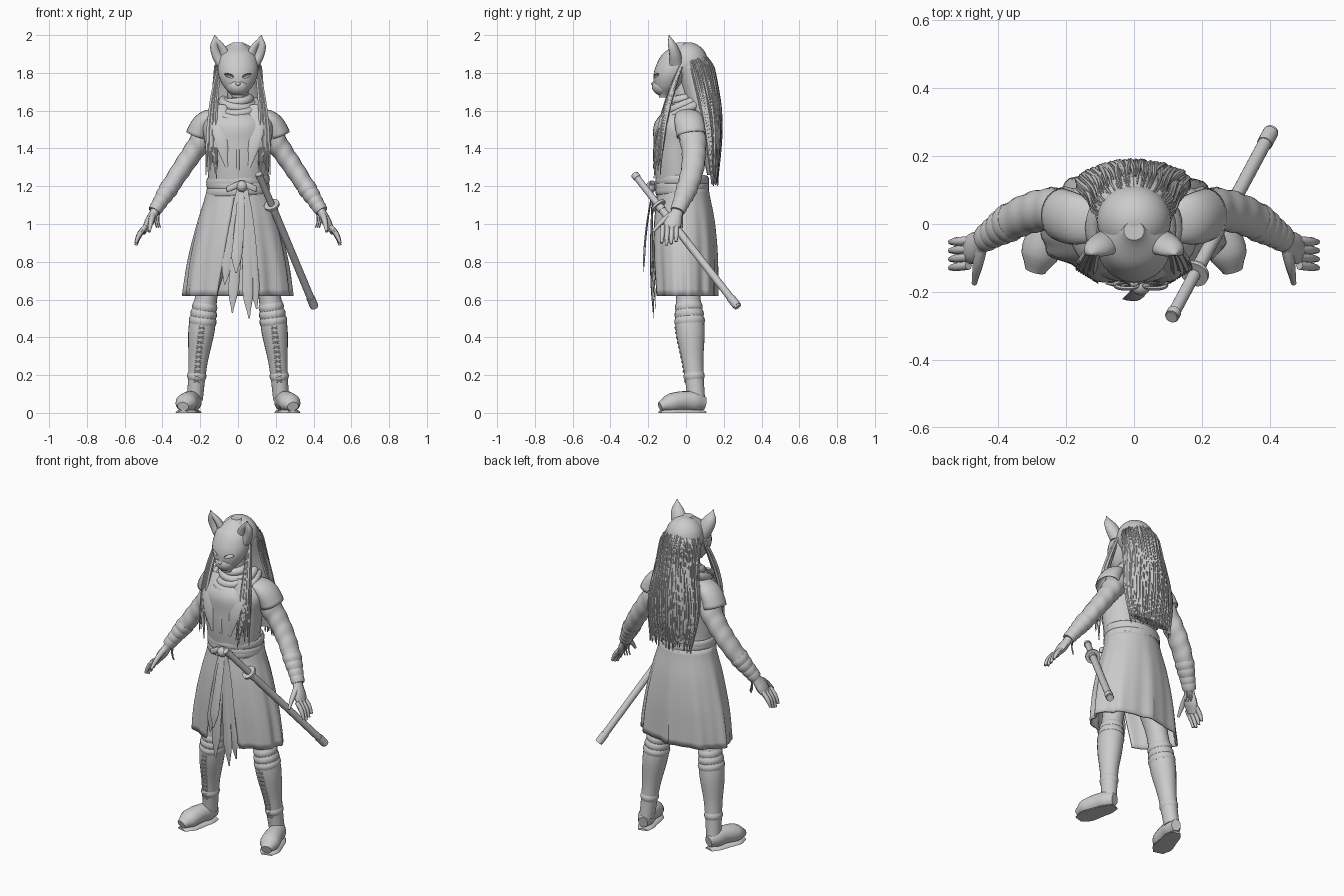
import bpy, bmesh, random
from math import sin, cos, pi, radians
from mathutils import Vector, Matrix

random.seed(4)
cube = bpy.data.objects.get("Cube")
if cube:
    bpy.data.objects.remove(cube, do_unlink=True)

colour = (.6, .6, .6, 1)
grey = bpy.data.materials.new("light_grey")
grey.use_nodes = True
grey.diffuse_color = colour
grey.node_tree.nodes["Principled BSDF"].inputs["Base Color"].default_value = colour

X, Y, Z = Matrix.Identity(3)


def arc(start, end, bow=(0, 0, 0)):
    """Path from start to end, pushed sideways by bow in its middle."""
    start, end, bow = Vector(start), Vector(end), Vector(bow)
    return lambda t: start.lerp(end, t) + bow * sin(pi * t)


def oval(centre, wide, deep, droop=0, rock=0):
    """Closed level path; droop lowers its front, rock tips it sideways."""
    def path(t):
        c, s = cos(2 * pi * t), sin(2 * pi * t)
        return Vector(centre) + X * wide * c + Y * deep * s + Z * (droop * s + rock * c)
    return path


def blend(*values):
    """Smooth curve through evenly spaced values."""
    last = len(values) - 1

    def curve(t):
        f = min(max(t, 0), 1) * last
        i = min(int(f), max(last - 1, 0))
        f -= i
        a, b, c, d = (values[min(max(i + k, 0), last)] for k in (-1, 0, 1, 2))
        tangent, tangent_end = (c - a) / 2, (d - b) / 2
        rise = f * f * (3 - 2 * f)
        return b + (c - b) * rise + tangent * f * (1 - f) ** 2 - tangent_end * f * f * (1 - f)
    return curve


def tube(bm, path, width, flat=blend(1), ref=X, axis=None, sides=12, steps=12,
         wave=None, gap=None, floor=None, cap=True):
    """Skin elliptical rings along a path; gap opens each ring at its front."""
    rings = []
    for i in range(steps + 1):
        t = i / steps
        along = axis or (path(t + .01) - path(t - .01)).normalized()
        side = (ref - along * ref.dot(along)).normalized()
        across = along.cross(side)
        opening = gap(t) if gap else 0
        ring = []
        for k in range(sides + bool(gap)):
            angle = opening - pi / 2 + 2 * (pi - opening) * k / sides
            size = max(width(t), .001) * (wave(t, angle) if wave else 1)
            point = path(t) + size * (side * cos(angle) + across * sin(angle) * flat(t))
            if floor is not None:
                point.z = max(point.z, floor)
            ring.append(bm.verts.new(point))
        rings.append(ring)
    count = len(rings[0])
    for low, high in zip(rings, rings[1:]):
        for k in range(sides):
            n = (k + 1) % count
            bm.faces.new((low[k], low[n], high[n], high[k]))
    if cap and not gap:
        bm.faces.new(rings[0])
        bm.faces.new(rings[-1])


def ball(bm, centre, size, tilt=0):
    place = Matrix.Translation(centre) @ Matrix.Rotation(tilt, 4, "Y") @ Matrix.Diagonal((*size, 1))
    bmesh.ops.create_uvsphere(bm, u_segments=24, v_segments=16, radius=1, matrix=place)


def finish(name, bm, mirror=False, thick=0):
    bmesh.ops.recalc_face_normals(bm, faces=bm.faces)
    mesh = bpy.data.meshes.new(name)
    bm.to_mesh(mesh)
    bm.free()
    mesh.materials.append(grey)
    part_object = bpy.data.objects.new(name, mesh)
    bpy.context.collection.objects.link(part_object)
    bpy.ops.object.select_all(action="DESELECT")
    part_object.select_set(True)
    bpy.context.view_layer.objects.active = part_object
    bpy.ops.object.shade_smooth_by_angle(angle=radians(45))
    if thick:
        part_object.modifiers.new("thickness", "SOLIDIFY").thickness = thick
    if mirror:
        part_object.modifiers.new("mirror", "MIRROR").use_mirror_merge = False
    return part_object


def part(name, path, width, mirror=False, thick=0, **options):
    bm = bmesh.new()
    tube(bm, path, width, **options)
    return finish(name, bm, mirror, thick)


def bands(name, path, width, places, half, swell, **options):
    """Short raised sleeves around a limb."""
    bm = bmesh.new()
    for place in places:
        tube(bm, lambda t: path(place + half * (2 * t - 1)),
             lambda t: width(place + half * (2 * t - 1)) + swell * sin(pi * t), steps=6, sides=20, **options)
    finish(name, bm, True)


# Coat body and skirt, split at the front
part("coat_body", arc((0, -.02, 1.08), (0, 0, 1.66), (0, -.03, 0)), blend(.17, .157, .165, .175, .18, .06),
     flat=blend(.78), axis=Z, sides=32, steps=24, wave=lambda t, a: 1 + .01 * sin(7 * a + 6 * t))
part("coat_skirt", arc((0, -.015, 1.2), (0, 0, .62)), blend(.163, .215, .26, .285), thick=.01,
     flat=blend(.82, .58), axis=Z, sides=72, steps=16, gap=lambda t: radians(5 + 18 * t),
     wave=lambda t, a: 1 + .035 * t * sin(9 * a) + .02 * t * sin(17 * a + 1))
part("back_seam", arc((0, .14, 1), (0, .165, .63), (0, .008, 0)), blend(.008), sides=6)
part("front_placket", arc((0, -.13, 1.56), (0, -.15, 1.22), (0, -.03, 0)), blend(.008), flat=blend(.5))
part("collar_flaps", arc((.09, -.09, 1.63), (.06, -.165, 1.3), (.015, -.03, 0)),
     blend(.03, .045, .03, .008), flat=blend(.2), mirror=True)

# Scarf and neck
bm = bmesh.new()
for k in range(4):
    tube(bm, oval((0, -.012, 1.655 - .016 * k), .06 + .02 * k, .062 + .018 * k, .01 + .015 * k,
                  .008 * (-1) ** k), blend(.024), steps=32, ref=Z)
finish("scarf", bm)
part("neck", arc((0, 0, 1.55), (0, -.01, 1.75)), blend(.055))

# Sash, bow and hanging ribbons
bm = bmesh.new()
for k in range(3):
    tube(bm, oval((0, -.02, 1.175 + .027 * k), .158, .132, rock=.008 * (-1) ** k), blend(.026),
         flat=blend(.4), ref=Z, steps=32)
finish("sash", bm)
bm = bmesh.new()
knot = Vector((.02, -.18, 1.2))
ball(bm, knot, (.03, .03, .03))
for side in (-1, 1):
    loop = oval(knot + X * side * .04, .035, .01, rock=-.015 * side)
    tube(bm, loop, blend(.016), flat=blend(.4), ref=Z, steps=24)
finish("sash_bow", bm)
bm = bmesh.new()
for x, y, end in [(-.03, -.175, .53), (.06, -.17, .5), (.1, -.16, .55), (-.01, -.225, .74), (-.07, -.17, .68)]:
    tube(bm, arc((.02 + x * .2, -.175, 1.19), (x, y, end), (0, -.01, 0)),
         blend(.012, .02, .024, .026, .027, .025, .004), flat=blend(.2), steps=24,
         wave=lambda t, a: 1 + .15 * sin(3 * a + 5 * t))
finish("sash_ribbons", bm)

# Arms, shoulder caps and wraps
arm = arc((.11, .01, 1.56), (.435, -.04, 1.08), (0, .055, .01))
arm_width = blend(.07, .073, .064, .06, .054, .038)
part("sleeves", arm, arm_width, mirror=True, flat=blend(.85), ref=Y, sides=20, steps=45,
     wave=lambda t, a: 1 + .03 * sin(48 * t + 2 * sin(a)))
part("shoulder_caps", arc((.1, 0, 1.59), (.215, .028, 1.47), (.015, 0, .025)), blend(.055, .076, .078),
     mirror=True, thick=.006, flat=blend(.4, .8), ref=Y, sides=24, cap=False)
bands("forearm_wraps", arm, arm_width, (.8, .87, .94, .99), .035, .004, flat=blend(.88), ref=Y)
bm = bmesh.new()
for k in range(3):
    tie = Vector((.41 + .01 * k, -.04 + .01 * k, 1.07))
    tube(bm, arc(tie, tie - Z * .09, X * .01), blend(.004), sides=6)
finish("wrist_strings", bm, True)

# Hands
bm = bmesh.new()
tube(bm, arc((.425, -.035, 1.095), (.5, -.09, .955)), blend(.03, .035, .046, .03), flat=blend(.8, .4), ref=Y)
for k in range(4):
    y = .024 * k - .122
    tube(bm, arc((.487, y, .99), (.54, y * 1.06, .885 + .012 * abs(k - 1.2)), X * .008),
         blend(.013, .013, .008), sides=8)
tube(bm, arc((.45, -.07, 1.05), (.47, -.175, .96), Z * .01), blend(.018, .015, .008), sides=8)
finish("hands", bm, True)

# Legs, straps and laced boots
leg = arc((.085, 0, 1.02), (.228, .055, .07), (.022, -.012, 0))
leg_width = blend(.085, .08, .058, .07, .05, .042)
part("legs", leg, leg_width, mirror=True, flat=blend(1.1), sides=24, steps=40)
bands("leg_straps", leg, leg_width, (.48, .52, .56, .87), .02, .005, flat=blend(1.1))
foot = arc((.224, .1, .05), (.291, -.138, .034), Z * .02)
foot_width = blend(.028, .047, .05, .055, .056, .03)
part("boots", foot, foot_width, mirror=True, flat=blend(1.2, .8), sides=20, floor=.01)
part("boot_soles", lambda t: foot(t) - Z * foot(t).z, foot_width, mirror=True, flat=blend(.4), sides=20, floor=0)
bm = bmesh.new()
for k in range(12):
    place = .6 + .027 * k
    front = leg(place) - Y * leg_width(place) * 1.07
    for side in (-1, 1):
        slant = X * .016 + Z * .007 * side
        tube(bm, arc(front - slant, front + slant, Y * -.005), blend(.003), ref=Z, sides=6, steps=4)
finish("boot_laces", bm, True)

# Animal mask with cut eye slits, muzzle, brows and ears
mask = part("mask", arc((0, -.115, 1.67), (0, -.02, 1.96)), blend(.03, .076, .103, .107, .09, .03),
            flat=blend(.92), axis=Z, sides=32, steps=30)
bm = bmesh.new()
for side in (-1, 1):
    ball(bm, (side * .046, -.15, 1.785), (.027, .04, .01), tilt=-side * .3)
cutter = finish("eye_cutter", bm)
cutter.hide_render = True
cut = mask.modifiers.new("eyes", "BOOLEAN")
cut.operation, cut.object = "DIFFERENCE", cutter
bpy.context.view_layer.objects.active = mask
bpy.ops.object.modifier_apply(modifier=cut.name)
bpy.data.objects.remove(cutter, do_unlink=True)
bm = bmesh.new()
ball(bm, (0, -.12, 1.728), (.06, .06, .05))
ball(bm, (0, -.173, 1.742), (.014, .012, .01))
tube(bm, arc((0, -.165, 1.735), (0, -.135, 1.86)), blend(.018, .016, .01), flat=blend(.7))
finish("muzzle", bm)
part("brows", arc((.018, -.155, 1.792), (.08, -.115, 1.822), Y * -.012), blend(.005, .007, .004),
     mirror=True, ref=Z)
part("ears", arc((.066, -.055, 1.84), (.124, -.09, 2), X * .005), blend(.05, .05, .038, .003), mirror=True,
     flat=blend(.85), axis=Z, sides=24, steps=16,
     wave=lambda t, a: 1 - .9 * max(0, -sin(a)) ** 3 * sin(pi * t))

# Hair: crown, mass down the back, strands and chest locks
bm = bmesh.new()
ball(bm, (0, .012, 1.85), (.11, .105, .112))
finish("hair_crown", bm)
hair = arc((0, .005, 1.955), (0, .14, 1.26), Y * .022)
spread_out = blend(.112, .115, .122, .14, .155, .155, .14)
hair_flat = blend(1, .2)


def hair_width(t):
    """Dome at the crown, then a widening fall."""
    return spread_out(t) * min(1, max(t, 0) * 6) ** .5


part("hair_mass", hair, hair_width, flat=hair_flat, axis=Z, sides=52, steps=40,
     wave=lambda t, a: 1 + .015 * sin(26 * a))
bm = bmesh.new()
for k in range(80):
    angle = radians(-8 + 196 * k / 79)
    lift, drop = random.uniform(.98, 1.04), random.uniform(-.06, .03)
    sway = random.uniform(-.008, .008)
    begin = random.uniform(.06, .16)

    def strand(t):
        t = begin + t * (1 - begin)
        return (hair(t) + hair_width(t) * lift * (X * cos(angle) + Y * sin(angle) * hair_flat(t))
                + X * sway * sin(7 * t) + Z * drop * t ** 3)
    tube(bm, strand, blend(.002, .008, .009, .008, .002), sides=6, steps=18)
finish("hair_strands", bm)
bm = bmesh.new()
for k in range(10):
    spread = (k - 4.5) * .007
    tube(bm, arc((.085, 0, 1.9), (.138 + spread, -.155 + spread * .6, 1.27 + random.uniform(-.03, .09)),
                 (.022, -.032, 0)), blend(.006, .011, .01, .002), sides=6, steps=16)
finish("front_locks", bm, True)

# Sheathed sword at the left hip
sword = arc((.11, -.275, 1.265), (.405, .275, .56))
for name, begin, stop, radius in [("grip", 0, .23, .018), ("pommel", .005, .03, .021), ("guard", .228, .242, .042),
                                  ("sheath", .24, 1, .02), ("sheath_mouth", .24, .27, .023), ("sheath_tip", .93, .99, .023)]:
    part("sword_" + name, arc(sword(begin), sword(stop)), blend(radius), sides=20, steps=1)
